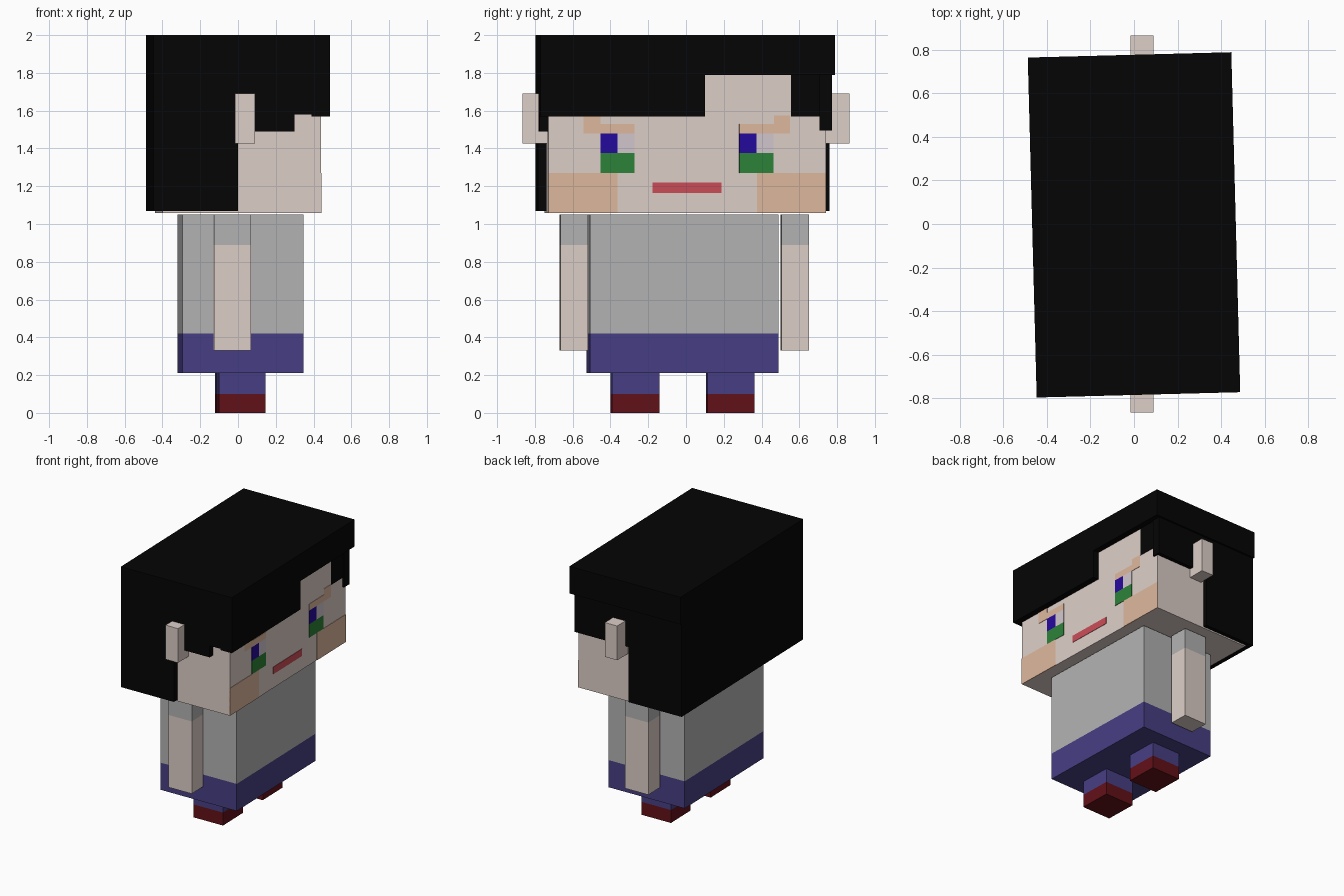
import bpy, bmesh, math
from mathutils import Matrix

if "Cube" in bpy.data.objects:
    bpy.data.objects.remove(bpy.data.objects["Cube"])

TURN = math.radians(1.5)   # whole figure is turned slightly about z


def material(name, rgb):
    m = bpy.data.materials.new(name)
    m.diffuse_color = (*[(c / 255) ** 2.2 for c in rgb], 1)
    m.use_nodes = True
    m.node_tree.nodes["Principled BSDF"].inputs["Base Color"].default_value = m.diffuse_color
    return m


SKIN = material("skin", (220, 205, 198))
BLUSH = material("blush", (221, 182, 155))
BLACK = material("black_hair", (13, 13, 13))
SHIRT = material("shirt_grey", (177, 177, 177))
PURPLE = material("trouser_purple", (73, 65, 131))
RED = material("shoe_red", (98, 24, 30))
BLUE = material("eye_blue", (42, 18, 155))
GREEN = material("eye_green", (48, 128, 58))
LILAC = material("eye_white", (209, 198, 205))
LIP = material("lip", (200, 78, 88))


def boxes(name, mat, spans, centre=(0, 0), turn=TURN):
    """One object from boxes (x0, x1, y0, y1, z0, z1), turned about centre."""
    bm = bmesh.new()
    for x0, x1, y0, y1, z0, z1 in spans:
        m = Matrix.Translation(((x0 + x1) / 2, (y0 + y1) / 2, (z0 + z1) / 2))
        m = m @ Matrix.Diagonal((x1 - x0, y1 - y0, z1 - z0, 1))
        bmesh.ops.create_cube(bm, size=1, matrix=m)
    mesh = bpy.data.meshes.new(name)
    bm.to_mesh(mesh)
    bm.free()
    mesh.materials.append(mat)
    ob = bpy.data.objects.new(name, mesh)
    ob.location = (*centre, 0)
    ob.rotation_euler.z = turn
    bpy.context.collection.objects.link(ob)
    return ob


# Torso: trousers below, shirt above
BODY = (0.0125, -0.0175)
boxes("trousers", PURPLE, [(-.32, .32, -.50, .50, .21, .42)], BODY)
boxes("shirt", SHIRT, [(-.32, .32, -.50, .50, .42, 1.05)], BODY)

# Legs, arms and ears on both sides
for side, s in (("right", -1), ("left", 1)):
    y0, y1 = sorted((s * .127, s * .378))
    boxes(side + "_leg", PURPLE, [(-.124, .124, y0, y1, .10, .21)], BODY)
    boxes(side + "_shoe", RED, [(-.124, .124, y0, y1, 0, .10)], BODY)
    arm = (-.03, s * .585 - .01)
    boxes(side + "_arm", SKIN, [(-.098, .098, -.073, .073, .33, .89)], arm)
    boxes(side + "_sleeve", SHIRT, [(-.098, .098, -.073, .073, .89, 1.05)], arm)
    y0, y1 = sorted((s * .72, s * .865))
    boxes(side + "_ear", SKIN, [(-.015, .09, y0, y1, 1.425, 1.69)], turn=0)

# Head
HEAD = (0, -.004)
boxes("head", SKIN, [(-.42, .42, -.735, .735, 1.057, 1.95)], HEAD)

# Hair: cap, long back, uneven side panels and fringe
boxes("hair", BLACK, [
    (-.467, .467, -.78, .78, 1.79, 2.0),
    (-.467, -.02, -.78, .765, 1.068, 1.80),
    (-.03, .28, -.78, -.70, 1.49, 1.80),
    (.27, .38, -.78, -.70, 1.58, 1.80),
    (.37, .467, -.78, -.70, 1.57, 1.80),
    (-.03, .433, .70, .765, 1.495, 1.80),
    (.40, .467, -.78, .093, 1.57, 1.80),
], HEAD)


# Face details as thin tiles (y0, y1, z0, z1) on the +x side of the head
def tiles(name, mat, rects):
    boxes(name, mat, [(.41, .423, *r) for r in rects], HEAD)


tiles("fringe_patch", BLACK, [(.55, .735, 1.57, 1.80)])
tiles("cheeks", BLUSH, [(-.735, -.37, 1.057, 1.27), (.37, .735, 1.057, 1.27)])
tiles("brows", BLUSH, [(-.55, -.46, 1.48, 1.57), (-.46, -.28, 1.48, 1.53),
                       (.275, .46, 1.48, 1.53), (.46, .545, 1.48, 1.575)])
tiles("irises", BLUE, [(-.46, -.37, 1.375, 1.48), (.275, .365, 1.375, 1.48)])
tiles("eye_whites", LILAC, [(-.37, -.28, 1.375, 1.48), (.365, .455, 1.375, 1.48)])
tiles("lower_eyes", GREEN, [(-.46, -.28, 1.27, 1.375), (.275, .455, 1.27, 1.375)])
tiles("mouth", LIP, [(-.185, .18, 1.165, 1.22)])
